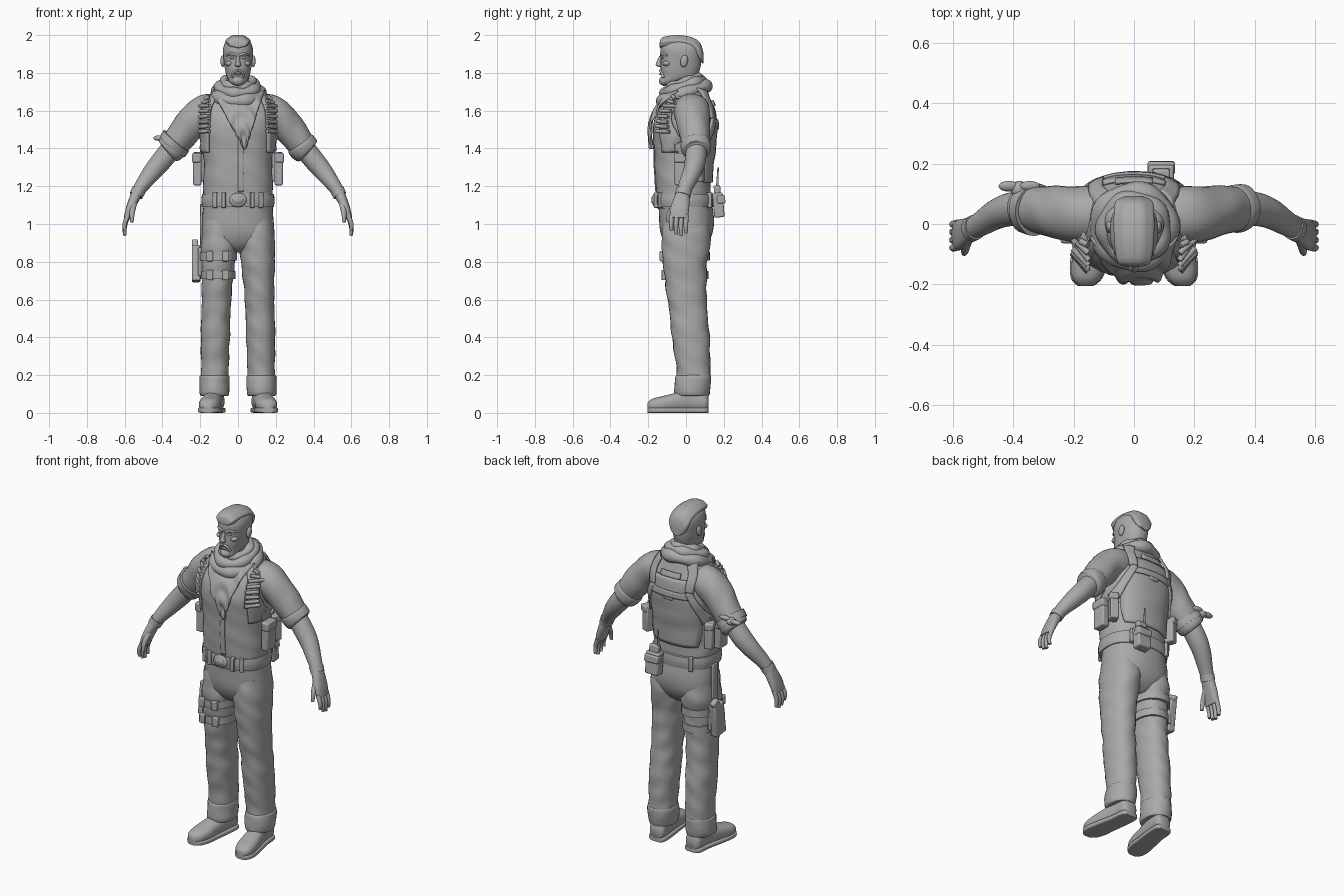
import bpy, bmesh, math
from mathutils import Vector, Matrix
from mathutils.bvhtree import BVHTree

default_cube = bpy.data.objects.get("Cube")
if default_cube:
    bpy.data.objects.remove(default_cube, do_unlink=True)

CLAY = (0.4, 0.4, 0.4, 1.0)
clay = bpy.data.materials.new("plain grey")
clay.use_nodes = True
clay.diffuse_color = CLAY
clay.node_tree.nodes["Principled BSDF"].inputs["Base Color"].default_value = CLAY

FRONT, BACK = -1, 1
UP, DEPTH = Vector((0, 0, 1)), Vector((0, 1, 0))
SIDES = (("left", 1), ("right", -1))


def finish(name, bm, bevel=0.0, thickness=0.0):
    """Turn a bmesh into a shaded object with the shared material."""
    bmesh.ops.recalc_face_normals(bm, faces=bm.faces)
    mesh = bpy.data.meshes.new(name)
    bm.to_mesh(mesh)
    bm.free()
    mesh.materials.append(clay)
    mesh.shade_smooth()
    mesh.set_sharp_from_angle(angle=math.radians(45))
    obj = bpy.data.objects.new(name, mesh)
    bpy.context.collection.objects.link(obj)
    if bevel:
        mod = obj.modifiers.new("rounded edges", "BEVEL")
        mod.width, mod.segments = bevel, 2
    if thickness:
        mod = obj.modifiers.new("cloth thickness", "SOLIDIFY")
        mod.thickness, mod.offset = thickness, 0
    return obj


def spline(points, steps):
    """Catmull-Rom interpolation of tuples of any length."""
    padded = [points[0], *points, points[-1]]
    result = []
    for a, b, c, d in zip(padded, padded[1:], padded[2:], padded[3:]):
        for k in range(steps):
            t = k / steps
            result.append(tuple(
                q + t * (r - p + t * (2 * p - 5 * q + 4 * r - s + t * (3 * (q - r) + s - p))) / 2
                for p, q, r, s in zip(a, b, c, d)))
    return result + [tuple(points[-1])]


def tube(name, rings, axis=None, hint=DEPTH, power=2.0, sides=28, steps=4, fold=0.0, ripple=0.0, side=1, closed=False):
    """Skin rings (x, y, z, half width, half depth); fold adds cloth creases."""
    rings = [(r[0] * side, *r[1:]) for r in rings]
    if not closed:
        rings = spline(rings, steps)
    count = len(rings)
    bm = bmesh.new()
    loops = []
    for i, (x, y, z, wide, deep) in enumerate(rings):
        after = (i + 1) % count if closed else min(i + 1, count - 1)
        before = i - 1 if closed else max(i - 1, 0)
        along = axis or (Vector(rings[after][:3]) - Vector(rings[before][:3])).normalized()
        v = (hint - along * hint.dot(along)).normalized()
        u = v.cross(along)
        loop = []
        for k in range(sides):
            angle = math.tau * k / sides
            c, s = math.cos(angle), math.sin(angle)
            crease = math.sin(z * 48 + 2.5 * math.sin(angle + side) + 3 * x) * math.cos(2 * angle + z * 9)
            scale = 1 + fold * crease + ripple * math.sin(7 * angle)
            cx = math.copysign(abs(c) ** (2 / power), c) * wide * scale
            cy = math.copysign(abs(s) ** (2 / power), s) * deep * scale
            loop.append(bm.verts.new(Vector((x, y, z)) + u * cx + v * cy))
        loops.append(loop)
    pairs = list(zip(loops, loops[1:])) + ([(loops[-1], loops[0])] if closed else [])
    for a, b in pairs:
        for k in range(sides):
            n = (k + 1) % sides
            bm.faces.new((a[k], a[n], b[n], b[k]))
    if not closed:
        bm.faces.new(loops[0])
        bm.faces.new(loops[-1])
    return finish(name, bm)


def box(name, loc, size, turn=0.0, tilt=0.0, bevel=0.008):
    bm = bmesh.new()
    place = Matrix.Translation(loc) @ Matrix.Rotation(turn, 4, "Z") @ Matrix.Rotation(tilt, 4, "X")
    bmesh.ops.create_cube(bm, size=1, matrix=place @ Matrix.Diagonal((*size, 1)))
    return finish(name, bm, bevel)


def ball(name, loc, radii, tilt=0.0):
    bm = bmesh.new()
    place = Matrix.Translation(loc) @ Matrix.Rotation(tilt, 4, "X") @ Matrix.Diagonal((*radii, 1))
    bmesh.ops.create_uvsphere(bm, u_segments=20, v_segments=12, radius=1, matrix=place)
    return finish(name, bm)


# Shirt body
torso = tube("shirt_body", [
    (0, -.01, 1.08, .18, .14), (0, -.015, 1.2, .185, .145), (0, -.015, 1.3, .18, .15), (0, -.01, 1.42, .19, .16),
    (0, -.01, 1.52, .2, .165), (0, 0, 1.6, .195, .145), (0, .01, 1.67, .16, .11), (0, .02, 1.72, .11, .08),
    (0, .02, 1.76, .06, .06)], axis=UP, power=2.4, sides=48, steps=6, fold=.012)
skin = BVHTree.FromPolygons([v.co for v in torso.data.vertices], [p.vertices[:] for p in torso.data.polygons])


def on_torso(x, z, facing, lift):
    """Point lying on the shirt, seen from the front or back."""
    hit, normal, _, _ = skin.ray_cast(Vector((x, facing, z)), Vector((0, -facing, 0)))
    if hit is None:
        hit, normal, _, _ = skin.find_nearest(Vector((x, facing * .06, z)))
    if normal.dot(Vector((x, facing * .2, 0))) < 0:
        normal = -normal
    return hit + normal * lift


def drape(name, shape, facing, lift=.008, thickness=.012, across=12, down=20, crease=0.0):
    """Lay a sheet on the shirt; shape maps u, v to x, z."""
    bm = bmesh.new()
    grid = []
    for j in range(down + 1):
        row = []
        for i in range(across + 1):
            u, v = 2 * i / across - 1, j / down
            wave = crease * (1 + math.cos(v * 20 - 5 * u * u))
            row.append(bm.verts.new(on_torso(*shape(u, v), facing, lift + wave)))
        grid.append(row)
    for a, b in zip(grid, grid[1:]):
        for i in range(across):
            bm.faces.new((a[i], a[i + 1], b[i + 1], b[i]))
    return finish(name, bm, thickness=thickness)


def strap(name, path, facing, width=.02, side=1, lift=.008):
    """Webbing strip following x, z points across the shirt."""
    line = spline([(x * side, z) for x, z in path], 6)

    def shape(u, v):
        k = round(v * (len(line) - 1))
        p, q = line[max(k - 1, 0)], line[min(k + 1, len(line) - 1)]
        dx, dz = q[0] - p[0], q[1] - p[1]
        length = math.hypot(dx, dz)
        return line[k][0] - u * width * dz / length, line[k][1] + u * width * dx / length
    return drape(name, shape, facing, lift, across=4, down=len(line) - 1)


# Shirt placket, pockets and vest back
drape("shirt_placket", lambda u, v: (.015 + .014 * u, 1.45 - .28 * v), FRONT, .002, .006, 4)
drape("vest_back", lambda u, v: (u * (.1 + .06 * math.sin(v * 2.4)), 1.62 - .4 * v), BACK, .006, .01)
drape("vest_back_band", lambda u, v: (u * .13, 1.55 - .035 * v), BACK, .014, .01, 12, 4)
drape("vest_back_yoke", lambda u, v: (u * .06, 1.65 - .03 * v), BACK, .014, .012, 8, 4)
box("drag_handle", (0, .165, 1.51), (.06, .02, .025))

# Scarf: hanging triangle and neck rolls
drape("scarf_triangle", lambda u, v: (.035 * v + u * .13 * (1 - v) + .001 * u, 1.69 - .29 * v), FRONT,
      .012, .01, 20, 30, crease=.006)
for label, y, z, reach, thick in (("lower", -.01, 1.69, .115, .034), ("middle", -.015, 1.725, .095, .03),
                                  ("upper", -.01, 1.75, .073, .025)):
    ring = []
    for k in range(40):
        angle = math.tau * k / 40
        c, s = math.cos(angle), math.sin(angle)
        bulge = thick * (1 + .15 * math.sin(5 * angle + z * 90))
        ring.append((reach * c, y + reach * s, z + .35 * reach * s, bulge, bulge))
    tube("scarf_" + label + "_roll", ring, hint=UP, sides=14, closed=True)

# Head
tube("neck", [(0, .01, 1.66, .07, .07), (0, 0, 1.76, .06, .066), (0, -.01, 1.84, .06, .07)], axis=UP)
tube("head", [
    (0, -.1, 1.735, .02, .026), (0, -.085, 1.75, .042, .05), (0, -.04, 1.78, .06, .09), (0, -.03, 1.82, .069, .104),
    (0, -.025, 1.87, .076, .107), (0, -.025, 1.92, .08, .11), (0, -.025, 1.955, .07, .1),
    (0, -.025, 1.98, .05, .07), (0, -.025, 1.99, .02, .04)], axis=UP, power=2.2, sides=36, steps=5)
tube("swept_hair", [
    (0, -.14, 1.945, .03, .01), (0, -.125, 1.96, .055, .028), (0, -.05, 1.965, .065, .036), (0, .03, 1.95, .066, .04),
    (0, .075, 1.91, .06, .05), (0, .092, 1.88, .03, .03)], axis=DEPTH, hint=UP, sides=42, ripple=.03)
tube("nose", [(0, -.131, 1.89, .009, .01), (0, -.143, 1.86, .011, .012), (0, -.145, 1.84, .017, .015),
              (0, -.136, 1.832, .01, .008)], axis=UP)
ball("goatee", (0, -.113, 1.758), (.034, .03, .027))
ball("lower_lip", (0, -.134, 1.793), (.018, .008, .005))
for label, s in SIDES:
    ball(label + "_ear", (.081 * s, -.01, 1.862), (.012, .02, .032), -.2)
    ball(label + "_eye", (.03 * s, -.122, 1.88), (.013, .011, .007))
    ball(label + "_cheekbone", (.045 * s, -.1, 1.85), (.022, .024, .015))
    tube(label + "_brow", [(.008, -.13, 1.893, .008, .007), (.035, -.127, 1.902, .008, .007),
                           (.06, -.1, 1.892, .005, .005)], hint=UP, side=s, sides=12)
    tube(label + "_moustache", [(0, -.135, 1.812, .007, .009), (.022, -.131, 1.805, .006, .008),
                                (.034, -.118, 1.775, .006, .008)], side=s, sides=12)

# Arms, hands and shoulder harness
for label, s in SIDES:
    tube(label + "_sleeve", [
        (.11, .03, 1.61, .08, .09), (.17, .03, 1.595, .09, .095), (.225, .035, 1.555, .088, .09),
        (.29, .045, 1.48, .082, .082), (.355, .055, 1.4, .07, .07)], fold=.035, side=s, steps=6)
    tube(label + "_rolled_cuff", [(.325, .05, 1.435, .07, .072), (.335, .052, 1.422, .08, .08),
                                  (.36, .056, 1.39, .077, .076), (.37, .057, 1.38, .062, .062)], fold=.03, side=s)
    tube(label + "_forearm", [
        (.34, .055, 1.415, .055, .055), (.4, .05, 1.34, .055, .056), (.45, .035, 1.28, .05, .05),
        (.5, .005, 1.215, .04, .042), (.535, -.015, 1.165, .032, .036)], side=s)
    tube(label + "_wristband", [(.525, -.01, 1.18, .038, .042), (.54, -.018, 1.15, .036, .042)], side=s)
    tube(label + "_palm", [(.532, -.015, 1.17, .03, .034), (.555, -.025, 1.12, .026, .044),
                           (.575, -.035, 1.07, .022, .05), (.588, -.038, 1.03, .017, .045)], power=2.5, side=s)
    for k, finger in enumerate(("little", "ring", "middle", "index")):
        y = .002 - .026 * k
        drop = .075 + .022 * math.sin(k + .4)
        tube(f"{label}_{finger}_finger", [(.583, y, 1.045, .013, .013), (.6, y - .003, 1.035 - drop / 2, .012, .012),
                                          (.598, y, 1.035 - drop, .009, .009)], side=s, sides=12)
    tube(label + "_thumb", [(.552, -.05, 1.11, .018, .018), (.56, -.085, 1.06, .014, .014),
                            (.562, -.097, 1.01, .009, .009)], side=s, sides=12)

    strap(label + "_front_strap", [(.11, 1.7), (.155, 1.63), (.17, 1.52), (.172, 1.38)], FRONT, .022, s)
    strap(label + "_back_strap", [(.1, 1.7), (.12, 1.64), (.115, 1.56)], BACK, .02, s, .014)
    strap(label + "_lower_back_strap", [(.11, 1.56), (.15, 1.47), (.178, 1.37)], BACK, .016, s, .014)
    for k in range(8):
        z = 1.49 + .025 * k
        ends = [on_torso(x * s, z, FRONT, .022) for x in (.14, .185)]
        tube(f"{label}_cartridge_{k}", [(*p, .01, .01) for p in ends], hint=UP, sides=10, steps=2)
    box(label + "_side_pouch", (.215 * s, -.02, 1.29), (.045, .08, .17))
    box(label + "_side_pouch_flap", (.22 * s, -.02, 1.35), (.046, .088, .05))
    box(label + "_rear_pouch", (.2 * s, .065, 1.3), (.05, .06, .15), turn=-.4 * s)
    box(label + "_rear_pouch_flap", (.204 * s, .067, 1.36), (.052, .066, .04), turn=-.4 * s)

# Tied bandana on the right sleeve, patch on the left
tube("bandana_band", [(-.325, .048, 1.44, .086, .086), (-.35, .052, 1.41, .085, .085)], fold=.04)
ball("bandana_knot", (-.38, .115, 1.45), (.028, .028, .022))
for k, (dx, dz) in enumerate(((-.035, .005), (.035, .015))):
    ball(f"bandana_tail_{k}", (-.38 + dx, .125, 1.45 + dz), (.034, .018, .014), .4)
ball("sleeve_patch", (.285, .045, 1.545), (.035, .035, .016))

# Trousers and shoes
tube("trouser_seat", [(0, 0, .85, .06, .06), (0, 0, .88, .14, .1), (0, .002, .93, .183, .13), (0, .004, 1.0, .19, .145),
                      (0, -.003, 1.1, .182, .142)], axis=UP, power=2.3, sides=40, fold=.008)
for label, s in SIDES:
    tube(label + "_trouser_leg", [
        (.1, 0, 1.02, .085, .12), (.1, 0, .9, .096, .13), (.105, -.005, .8, .09, .117), (.112, .002, .65, .08, .107),
        (.117, .014, .52, .077, .1), (.12, .025, .4, .077, .1), (.122, .038, .25, .073, .09),
        (.124, .04, .15, .074, .09), (.124, .036, .09, .068, .085)],
        axis=UP, power=2.2, fold=.03, side=s, steps=8)
    tube(label + "_trouser_cuff", [(.124, .04, .2, .073, .088), (.124, .038, .185, .08, .095),
                                   (.125, .032, .1, .077, .093), (.125, .032, .09, .06, .075)],
         axis=UP, fold=.03, side=s)
    shoe = [(.118, .12, .05, .03, .03), (.12, .1, .06, .048, .055), (.125, .03, .065, .05, .06),
            (.14, -.06, .055, .054, .05), (.15, -.13, .045, .057, .042), (.157, -.18, .04, .047, .034),
            (.16, -.205, .034, .022, .018)]
    tube(label + "_shoe", shoe, axis=-DEPTH, hint=UP, power=2.3, side=s)
    tube(label + "_sole", [(x, y, .014, wide + .005, .014) for x, y, z, wide, deep in shoe],
         axis=-DEPTH, hint=UP, power=5, side=s)

# Belt and its fittings
tube("belt", [(0, -.008, 1.09, .19, .152), (0, -.008, 1.125, .194, .156), (0, -.008, 1.16, .19, .153)],
     axis=UP, power=2.4, sides=40)
ball("belt_buckle", (0, -.165, 1.127), (.046, .014, .038))
ball("buckle_centre", (0, -.172, 1.127), (.03, .012, .024))
for label, s in SIDES:
    for k, (x, y, turn) in enumerate(((.075, -.155, .1), (.12, -.135, .4), (.12, .125, -.4))):
        box(f"{label}_belt_keeper_{k}", (x * s, y, 1.127), (.022, .03, .082), turn * s, bevel=.004)

# Radio pouch at the back
box("radio_pouch", (.09, .172, 1.1), (.085, .055, .13), tilt=.08)
box("radio_pouch_flap", (.09, .185, 1.13), (.09, .045, .045), tilt=.08)
box("radio_top", (.09, .165, 1.18), (.06, .035, .05), tilt=.08)
tube("radio_aerial", [(.068, .165, 1.19, .007, .007), (.065, .17, 1.3, .004, .004)], axis=UP, sides=10)

# Thigh holster on the right leg
box("holster", (-.222, .02, .79), (.045, .09, .19), tilt=-.12)
box("holster_grip", (-.228, .045, .875), (.032, .05, .08), tilt=-.5)
box("holster_plate", (-.2, .01, .8), (.025, .11, .15))
box("holster_hanger", (-.195, .01, .98), (.014, .045, .25), bevel=.004)
for label, z, wide, deep in (("upper", .83, .1, .13), ("lower", .73, .093, .121)):
    tube(label + "_thigh_band", [(-.105, -.003, z - .022, wide, deep), (-.105, -.003, z + .022, wide, deep)],
         axis=UP, power=2.2)
    for k, x in enumerate((-.15, -.065)):
        box(f"{label}_band_buckle_{k}", (x, -.004 - deep * .95, z), (.035, .024, .055), bevel=.005)
